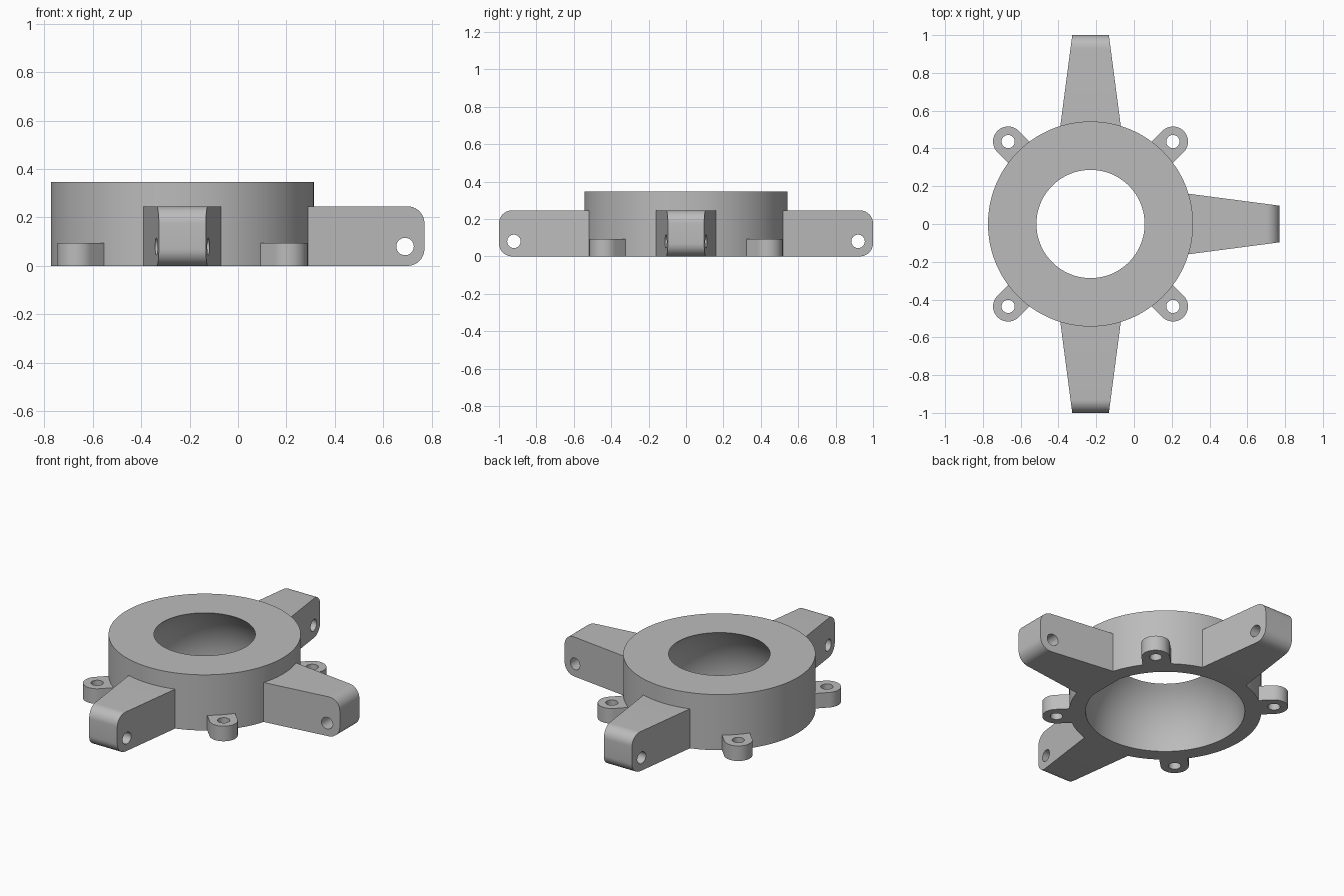
import bpy, bmesh
from math import sin, cos, pi, sqrt, radians
from mathutils import Matrix, Vector

cube = bpy.data.objects.get("Cube")
if cube:
    bpy.data.objects.remove(cube, do_unlink=True)

CENTRE = Vector((-0.23, 0, 0))
RING_R, RING_H, BALL_R = 0.543, 0.347, 0.45
ARM_H, ARM_TIP, ROUND = 0.246, 1.0, 0.07

grey = bpy.data.materials.new("plain grey")
grey.use_nodes = True
grey.diffuse_color = (0.5, 0.5, 0.5, 1)
grey.node_tree.nodes["Principled BSDF"].inputs["Base Color"].default_value = grey.diffuse_color


def make_object(name, bm):
    bmesh.ops.recalc_face_normals(bm, faces=bm.faces)
    mesh = bpy.data.meshes.new(name)
    bm.to_mesh(mesh)
    bm.free()
    mesh.materials.append(grey)
    obj = bpy.data.objects.new(name, mesh)
    bpy.context.collection.objects.link(obj)
    return obj


def prism(name, points, vector):
    """Extrude a closed 3D outline along a vector."""
    bm = bmesh.new()
    face = bm.faces.new([bm.verts.new(p) for p in points])
    out = bmesh.ops.extrude_face_region(bm, geom=[face], use_keep_orig=True)
    moved = [v for v in out["geom"] if isinstance(v, bmesh.types.BMVert)]
    bmesh.ops.translate(bm, verts=moved, vec=vector)
    return make_object(name, bm)


def drill(obj, radius, location, axis):
    """Cut a round hole through the part."""
    bm = bmesh.new()
    bmesh.ops.create_cone(bm, cap_ends=True, segments=32, radius1=radius, radius2=radius, depth=1)
    turn = Matrix.Rotation(pi / 2, 4, "X") if axis == "Y" else Matrix()
    bm.transform(Matrix.Translation(location) @ turn)
    cutter = make_object("hole_cutter", bm)
    cutter.hide_render = True
    mod = obj.modifiers.new("hole", "BOOLEAN")
    mod.operation, mod.solver, mod.object = "DIFFERENCE", "EXACT", cutter
    bpy.context.view_layer.objects.active = obj
    bpy.ops.object.modifier_apply(modifier=mod.name)
    bpy.data.objects.remove(cutter, do_unlink=True)


def finish(obj, angle=0):
    """Swing the part around the ring centre and shade it."""
    obj.data.transform(Matrix.Translation(CENTRE) @ Matrix.Rotation(angle, 4, "Z"))
    bpy.ops.object.select_all(action="DESELECT")
    obj.select_set(True)
    bpy.context.view_layer.objects.active = obj
    bpy.ops.object.shade_smooth_by_angle(angle=radians(30))


# Ring with a spherical socket
profile = [(RING_R, 0), (RING_R, RING_H)]
for i in range(17):
    z = RING_H * (1 - i / 16)
    profile.append((sqrt(BALL_R ** 2 - z * z), z))
profile.append(profile[0])
bm = bmesh.new()
verts = [bm.verts.new((r, 0, z)) for r, z in profile]
edges = [bm.edges.new(pair) for pair in zip(verts, verts[1:])]
bmesh.ops.spin(bm, geom=verts + edges, cent=(0, 0, 0), axis=(0, 0, 1), angle=2 * pi, steps=128)
bmesh.ops.remove_doubles(bm, verts=bm.verts, dist=0.0001)
finish(make_object("socket_ring", bm))


# Tapered arms with rounded tips and a cross hole
def make_arm(name, angle, inner):
    points = [(inner, 0, 0)]
    for z, start in ((ROUND, -pi / 2), (ARM_H - ROUND, 0)):
        for i in range(11):
            a = start + i / 10 * pi / 2
            points.append((ARM_TIP - ROUND + ROUND * cos(a), -1, z + ROUND * sin(a)))
    points.append((inner, 0, ARM_H))
    arm = prism(name, [(x, -1, z) for x, _, z in points], (0, 2, 0))
    for v in arm.data.vertices:
        v.co.y *= 0.16 - 0.063 * (v.co.x - 0.52) / 0.48
    drill(arm, 0.036, (0.92, 0, 0.08), "Y")
    finish(arm, angle)


make_arm("left_arm", 0, 0.435)
make_arm("back_arm", pi / 2, 0.47)
make_arm("front_arm", -pi / 2, 0.47)

# Screw lugs on the diagonals
for i, name in enumerate(("back_left", "back_right", "front_right", "front_left")):
    reach, radius = 0.617, 0.08
    outline = [(0.48, -radius, 0)]
    for k in range(25):
        a = -pi / 2 + pi * k / 24
        outline.append((reach + radius * cos(a), radius * sin(a), 0))
    outline.append((0.48, radius, 0))
    lug = prism(name + "_lug", outline, (0, 0, 0.094))
    drill(lug, 0.035, (reach, 0, 0), "Z")
    finish(lug, pi / 4 + i * pi / 2)
